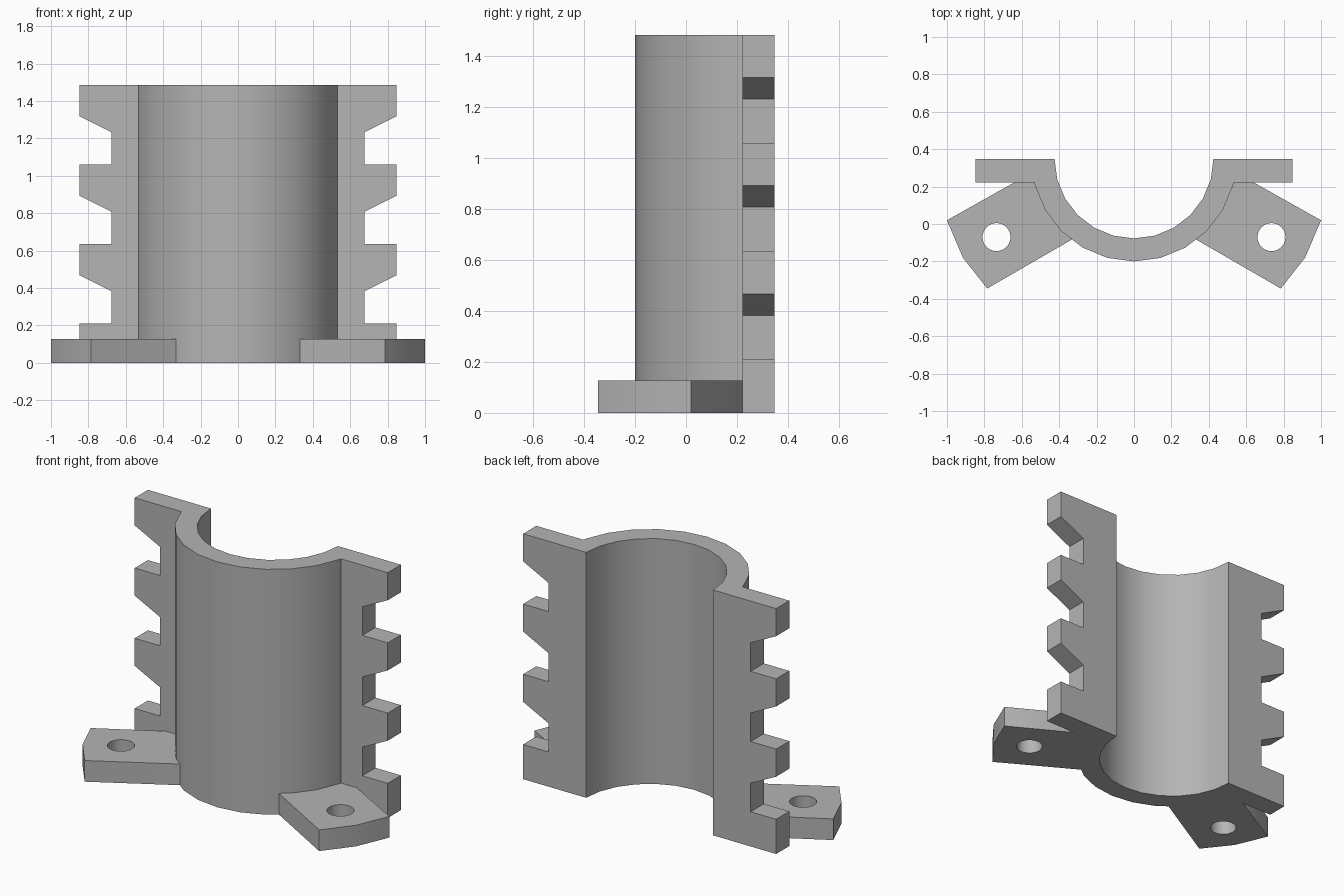
import bpy, bmesh
from math import sin, cos, radians, pi
from mathutils import Vector

cube = bpy.data.objects.get("Cube")
if cube:
    bpy.data.objects.remove(cube, do_unlink=True)

grey = bpy.data.materials.new("plain grey")
grey.use_nodes = True
colour = (0.46, 0.46, 0.46, 1)
grey.diffuse_color = colour
grey.node_tree.nodes["Principled BSDF"].inputs["Base Color"].default_value = colour

HEIGHT, FOOT_H = 1.485, 0.128
BACK, FRONT = 0.348, 0.222        # flange thickness limits in y
R_IN, R_OUT = 0.425, 0.548
JOIN_X = 0.533                    # where the shell meets the flange


def arc(radius, start, end, steps, cx=0, cy=BACK):
    """Points on a circle in plan."""
    angles = [radians(start + (end - start) * i / steps) for i in range(steps + 1)]
    return [Vector((cx + radius * cos(a), cy + radius * sin(a), 0)) for a in angles]


def extrude(name, loops, direction):
    """Fill closed outlines (later ones are holes) and extrude them to a solid."""
    bm = bmesh.new()
    edges = []
    for loop in loops:
        verts = [bm.verts.new(p) for p in loop]
        edges += [bm.edges.new((verts[i - 1], v)) for i, v in enumerate(verts)]
    bmesh.ops.triangle_fill(bm, use_beauty=True, edges=edges,
                            normal=Vector(direction).normalized())
    out = bmesh.ops.extrude_face_region(bm, geom=bm.faces[:])
    moved = [g for g in out["geom"] if isinstance(g, bmesh.types.BMVert)]
    bmesh.ops.translate(bm, verts=moved, vec=direction)
    bmesh.ops.recalc_face_normals(bm, faces=bm.faces[:])
    mesh = bpy.data.meshes.new(name)
    bm.to_mesh(mesh)
    bm.free()
    mesh.materials.append(grey)
    obj = bpy.data.objects.new(name, mesh)
    bpy.context.collection.objects.link(obj)
    bpy.ops.object.select_all(action='DESELECT')
    obj.select_set(True)
    bpy.context.view_layer.objects.active = obj
    bpy.ops.object.shade_smooth_by_angle(angle=radians(30))
    return obj


# Half-pipe shell
inner = arc(R_IN, 180, 360, 12)
outer = arc(R_OUT, 345, 195, 10)
right_join = [Vector((JOIN_X, BACK, 0)), Vector((JOIN_X, FRONT, 0))]
left_join = [Vector((-JOIN_X, FRONT, 0)), Vector((-JOIN_X, BACK, 0))]
extrude("half_pipe", [inner + right_join + outer + left_join], (0, 0, HEIGHT))

# Toothed flange outline: flat tops, sloping undersides
TIP, ROOT, PITCH = 0.847, 0.677, 0.425
teeth = [(JOIN_X, 0), (TIP, 0)]
for i in range(3):
    z = 0.21 + PITCH * i
    teeth += [(TIP, z), (ROOT, z), (ROOT, z + 0.173), (TIP, z + 0.258)]
teeth += [(TIP, HEIGHT), (JOIN_X, HEIGHT)]

# Foot outline, its inner end buried in the pipe wall
foot = [(0.617, 0.235), (1.0, 0.02), (0.915, -0.18), (0.785, -0.345), (0.33, -0.082)]
foot = [Vector((x, y, 0)) for x, y in foot] + arc(0.5, 305, 345, 4)
foot.append(Vector((0.52, 0.235, 0)))
hole = arc(0.075, 0, 345, 23, 0.735, -0.07)

for side, s in (("left", 1), ("right", -1)):
    extrude(side + "_toothed_flange", [[Vector((s * x, FRONT, z)) for x, z in teeth]],
            (0, BACK - FRONT, 0))
    extrude(side + "_foot", [[Vector((s * p.x, p.y, 0)) for p in loop] for loop in (foot, hole)],
            (0, 0, FOOT_H))
